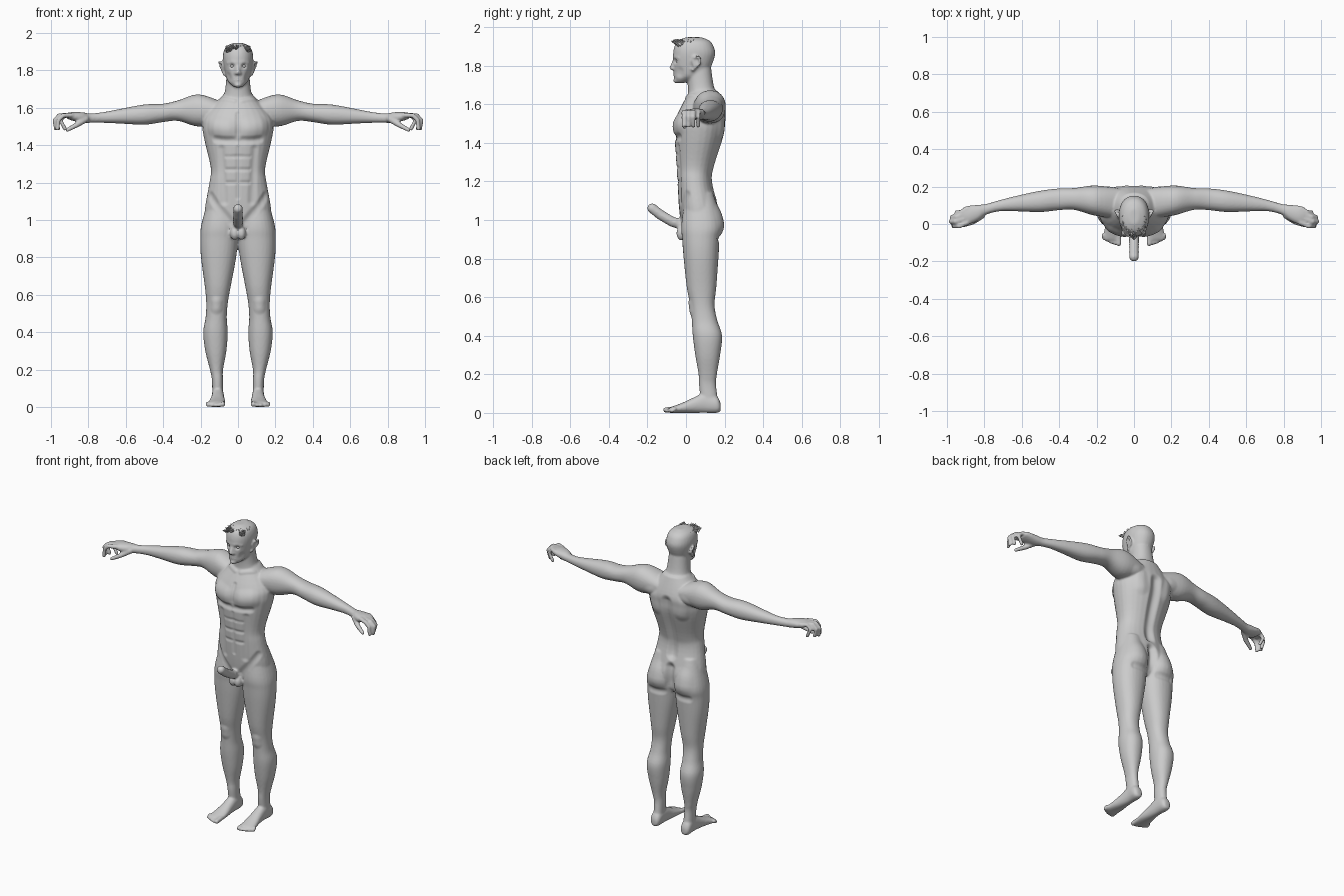
import bpy, bmesh, math, random
from mathutils import Vector, Matrix

cube = bpy.data.objects.get("Cube")
if cube:
    bpy.data.objects.remove(cube)
random.seed(4)

grey = bpy.data.materials.new("plain grey")
grey.use_nodes = True
grey.diffuse_color = (.6, .6, .6, 1)
grey.node_tree.nodes["Principled BSDF"].inputs["Base Color"].default_value = grey.diffuse_color


def spline(before, start, end, after, t):
    """Smooth curve through start and end."""
    cubic = 3 * (start - end) + after - before
    square = 2 * before - 5 * start + 4 * end - after
    return start + t / 2 * (end - before + t * (square + t * cubic))


def bridge(bm, rings):
    """Close a row of point rings into a solid."""
    rings = [[bm.verts.new(point) for point in ring] for ring in rings]
    for lower, upper in zip(rings, rings[1:]):
        for k in range(len(lower)):
            bm.faces.new((lower[k - 1], lower[k], upper[k], upper[k - 1]))
    bm.faces.new(rings[0])
    bm.faces.new(rings[-1])


def loft(bm, axis, rows, side=1, power=2.2, sides=28, steps=5):
    """Skin through rows of (position, u low, u high, v low, v high)."""
    padded = [rows[0], *rows, rows[-1]]
    sections = []
    for group in zip(padded, padded[1:], padded[2:], padded[3:]):
        for step in range(steps):
            sections.append([spline(*values, step / steps) for values in zip(*group)])
    sections.append(rows[-1])
    rings = []
    for position, u_low, u_high, v_low, v_high in sections:
        ring = []
        for k in range(sides):
            angle = math.tau * k / sides
            u, v = [math.copysign(abs(f) ** (2 / power), f)
                    for f in (math.cos(angle), math.sin(angle))]
            point = [(u_low + u_high + (u_high - u_low) * u) / 2,
                     (v_low + v_high + (v_high - v_low) * v) / 2]
            point.insert(axis, position)
            point[0] *= side
            ring.append(point)
        rings.append(ring)
    bridge(bm, rings)


def centred_loft(bm, rows):
    """Upright loft from rows of (height, half width, front, back)."""
    loft(bm, 2, [(z, -half, half, front, back) for z, half, front, back in rows])


def ball(bm, centre, size, side=1):
    place = Matrix.Translation((centre[0] * side, centre[1], centre[2]))
    bmesh.ops.create_icosphere(bm, subdivisions=3, radius=1,
                               matrix=place @ Matrix.Diagonal((*size, 1)))


def tube(bm, points, start_radius, end_radius, side=1, sides=12):
    """Tapered round tube along points, with ball ends."""
    points = [Vector((x * side, y, z)) for x, y, z in points]
    ways = [(b - a).normalized() for a, b in zip(points, points[1:])]
    tangents = [(a + b).normalized() for a, b in zip([ways[0], *ways], [*ways, ways[-1]])]
    turn = tangents[0].to_track_quat("Z", "Y")
    rings = []
    for i, point in enumerate(points):
        turn = tangents[max(0, i - 1)].rotation_difference(tangents[i]) @ turn
        radius = start_radius + (end_radius - start_radius) * i / (len(points) - 1)
        angles = [math.tau * k / sides for k in range(sides)]
        rings.append([point + turn @ Vector((math.cos(a), math.sin(a), 0)) * radius for a in angles])
    bridge(bm, rings)
    ball(bm, points[0], [start_radius] * 3)
    ball(bm, points[-1], [end_radius] * 3)


def make_object(name, bm):
    bmesh.ops.recalc_face_normals(bm, faces=bm.faces)
    mesh = bpy.data.meshes.new(name)
    bm.to_mesh(mesh)
    bm.free()
    mesh.materials.append(grey)
    mesh.shade_smooth()
    obj = bpy.data.objects.new(name, mesh)
    bpy.context.collection.objects.link(obj)
    return obj


def stroke(bm, start, end, radius, height):
    """Raise or press the skin along a line, on both sides of the body."""
    start, line = Vector(start), Vector(end) - Vector(start)
    reach = radius + abs(line.z)
    for vert in bm.verts:
        if abs(vert.co.z - start.z) > reach:
            continue
        offset = Vector((abs(vert.co.x), vert.co.y, vert.co.z)) - start
        along = max(0, min(1, offset.dot(line) / line.length_squared))
        near = (offset - line * along).length / radius
        if near < 1:
            vert.co += vert.normal * height * (1 - near * near) ** 2


body = bmesh.new()

# Torso
centred_loft(body, [
    (.9, .07, .02, .13), (.97, .165, -.02, .165), (1.05, .178, -.035, .17),
    (1.2, .153, -.045, .137), (1.28, .146, -.05, .148), (1.43, .18, -.06, .195),
    (1.5, .19, -.06, .205), (1.56, .175, -.04, .205), (1.67, .08, .02, .165)])

# Neck
centred_loft(body, [(1.58, .12, .01, .19), (1.64, .09, .01, .17),
                    (1.69, .07, .01, .145), (1.79, .06, 0, .13)])

# Head
centred_loft(body, [
    (1.71, .02, -.05, -.01), (1.73, .043, -.06, .05), (1.76, .062, -.06, .11),
    (1.85, .08, -.067, .15), (1.9, .077, -.06, .143), (1.93, .06, -.04, .12),
    (1.947, .025, 0, .08)])

# Nose, chin and lips
tube(body, [(0, -.06, 1.83), (0, -.075, 1.788)], .008, .011)
ball(body, (0, -.052, 1.722), (.02, .014, .014))
for z in (1.749, 1.762):
    tube(body, [(-.02, -.053, z), (0, -.06, z), (.02, -.053, z)], .006, .006)

# Genitals
tube(body, [(0, -.015, .975), (0, -.07, .99), (0, -.13, 1.025), (0, -.175, 1.06)], .027, .026)

for side in (1, -1):
    ball(body, (.018, -.022, .93), (.024, .028, .037), side)

    # Nostrils, brows and pointed ears
    ball(body, (.011, -.064, 1.785), (.009, .012, .008), side)
    tube(body, [(.01, -.062, 1.842), (.03, -.057, 1.847), (.055, -.038, 1.84)], .008, .006, side)
    tube(body, [(.074, .035, 1.778), (.09, .075, 1.815), (.1, .07, 1.846)], .008, .007, side)
    tube(body, [(.1, .07, 1.846), (.086, .042, 1.842), (.078, .034, 1.82)], .007, .007, side)
    ball(body, (.08, .052, 1.815), (.008, .022, .03), side)

    # Arm and palm
    loft(body, 0, [
        (.08, .03, .19, 1.52, 1.63), (.21, .045, .206, 1.5, 1.672), (.32, .076, .192, 1.53, 1.64),
        (.4, .074, .19, 1.524, 1.622), (.5, .064, .178, 1.51, 1.618), (.63, .068, .15, 1.516, 1.594),
        (.72, .068, .127, 1.52, 1.577), (.79, .05, .107, 1.52, 1.57), (.83, .02, .103, 1.52, 1.576),
        (.88, 0, .098, 1.53, 1.578), (.91, .01, .09, 1.54, 1.574)], side)

    # Fingers and thumb
    for k, reach in enumerate((.975, .995, .99, .965)):
        y = .025 * k - .012
        tube(body, [(.89, y + .02, 1.56), (reach - .04, y, 1.56), (reach - .015, y, 1.535),
                    (reach - .01 - .01 * k, y, 1.488)], .014, .011, side)
    tube(body, [(.815, .045, 1.54), (.86, .012, 1.51), (.912, -.008, 1.482)], .019, .011, side)

    # Leg
    loft(body, 2, [
        (.03, .078, .138, .08, .172), (.14, .08, .139, .068, .156), (.2, .08, .15, .065, .16),
        (.3, .062, .175, .048, .177), (.4, .055, .186, .035, .187), (.48, .06, .173, .03, .162),
        (.56, .054, .17, .022, .148), (.65, .038, .178, .004, .157), (.8, .01, .198, -.012, .168),
        (.9, 0, .202, -.02, .175), (.98, 0, .195, -.024, .188), (1.14, .03, .15, 0, .14)], side)

    # Foot and toes
    loft(body, 1, [
        (.18, .09, .125, .01, .05), (.16, .077, .142, 0, .085), (.1, .075, .14, 0, .105),
        (.04, .072, .145, 0, .08), (-.02, .067, .156, 0, .052), (-.085, .07, .168, 0, .028)], side)
    for k in range(5):
        x, tip = .082 + .02 * k, .002 * k * k - .104
        radius = .011 if k else .015
        tube(body, [(x, -.06, .02), (x, tip, radius)], radius, radius, side)

# Melt the parts into one skin
skin = make_object("body", body)
melt = skin.modifiers.new("melt", "REMESH")
melt.mode, melt.voxel_size = "VOXEL", .0065
soft = skin.modifiers.new("soften", "SMOOTH")
soft.factor, soft.iterations = .5, 4
fused = bmesh.new()
fused.from_object(skin, bpy.context.evaluated_depsgraph_get())
fused.normal_update()
skin.modifiers.clear()

# Chest and collar bone
stroke(fused, (.07, -.06, 1.49), (.12, -.05, 1.5), .075, .013)
stroke(fused, (0, -.065, 1.45), (0, -.04, 1.57), .02, -.008)
stroke(fused, (.01, -.06, 1.425), (.12, -.04, 1.43), .028, -.01)
stroke(fused, (.02, .005, 1.635), (.14, .06, 1.66), .02, .005)

# Abdomen and groin
stroke(fused, (0, -.045, 1.12), (0, -.05, 1.39), .018, -.006)
stroke(fused, (.075, -.03, 1.1), (.085, -.035, 1.38), .03, -.007)
for z in (1.2, 1.27, 1.34):
    stroke(fused, (.01, -.05, z), (.06, -.04, z), .016, -.005)
stroke(fused, (.15, 0, 1.13), (.04, -.03, .99), .03, -.008)

# Back and buttocks
stroke(fused, (0, .14, 1.15), (0, .205, 1.52), .045, -.018)
stroke(fused, (.1, .19, 1.45), (.12, .2, 1.53), .06, .009)
stroke(fused, (0, .18, .92), (0, .17, 1.07), .04, -.025)
stroke(fused, (.09, .185, .99), (.09, .18, 1.02), .085, .01)
stroke(fused, (.04, .175, .9), (.14, .175, .9), .03, -.008)

# Knees, eye sockets and cheeks
stroke(fused, (.115, .025, .53), (.115, .02, .56), .04, .008)
stroke(fused, (.03, -.056, 1.823), (.034, -.054, 1.823), .018, -.011)
stroke(fused, (.05, -.03, 1.77), (.045, -.03, 1.76), .03, -.005)
fused.to_mesh(skin.data)
fused.free()
skin.data.shade_smooth()

# Eyeballs
eyes = bmesh.new()
for side in (1, -1):
    ball(eyes, (.031, -.039, 1.823), (.013, .013, .01), side)
make_object("eyes", eyes)

# Short hair, swept forward and up at the fringe
hair = bmesh.new()
for tuft in range(110):
    x, y = random.uniform(-.06, .06), random.uniform(-.05, .06)
    z = 1.925 - 3.5 * x * x - 6 * max(0, -y - .01) ** 2
    fringe = max(0, min(1, (.03 - y) / .08))
    lean = Vector((random.uniform(-.5, .5), -.3 - fringe, random.uniform(.35, .85))).normalized()
    length = random.uniform(.02, .03) + .012 * fringe
    turn = lean.to_track_quat("Z", "Y").to_matrix().to_4x4()
    root = Matrix.Translation(Vector((x, y, z)) + lean * length * .3)
    bmesh.ops.create_cone(hair, cap_ends=True, segments=6, radius1=.009, radius2=.001,
                          depth=length, matrix=root @ turn)
make_object("hair", hair)
